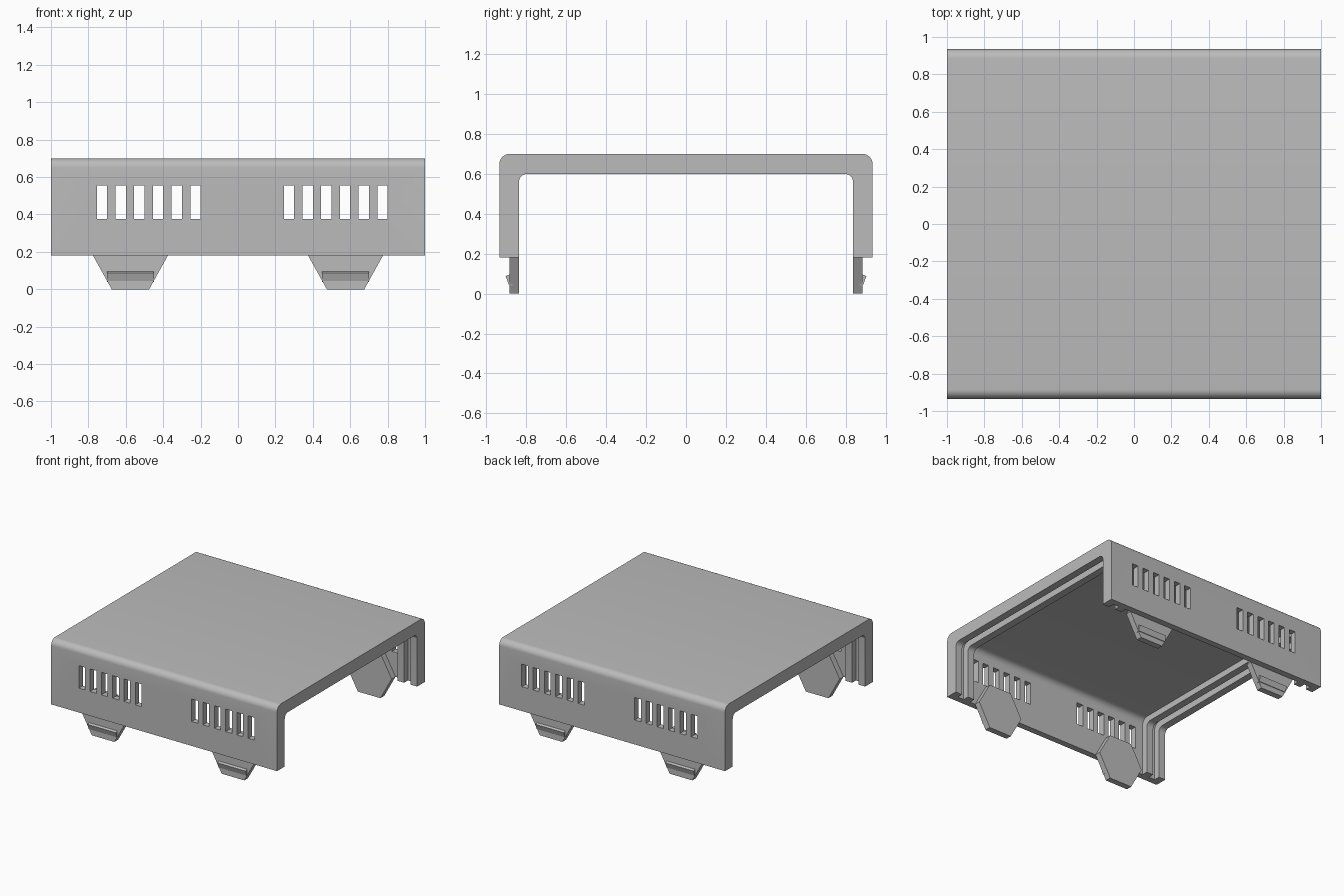
import bpy, bmesh, math
from mathutils import Vector

if "Cube" in bpy.data.objects:
    bpy.data.objects.remove(bpy.data.objects["Cube"], do_unlink=True)

grey = bpy.data.materials.new("plain_grey")
grey.use_nodes = True
colour = (0.5, 0.5, 0.5, 1)
grey.diffuse_color = colour
grey.node_tree.nodes["Principled BSDF"].inputs["Base Color"].default_value = colour

BASE, TOP = 0.18, 0.70


def prisms(name, outline, spans, axis):
    """Extrude a 2D outline along x (outline is y,z) or y (outline is x,z) over each span."""
    bm = bmesh.new()
    for start, end in spans:
        rows = []
        for d in (start, end):
            rows.append([bm.verts.new((d, u, z) if axis == "x" else (u, d, z)) for u, z in outline])
        a, b = rows
        bm.faces.new(a)
        bm.faces.new(b[::-1])
        for i in range(len(a)):
            j = (i + 1) % len(a)
            bm.faces.new((a[i], b[i], b[j], a[j]))
    bmesh.ops.recalc_face_normals(bm, faces=bm.faces)
    mesh = bpy.data.meshes.new(name)
    bm.to_mesh(mesh)
    bm.free()
    mesh.materials.append(grey)
    obj = bpy.data.objects.new(name, mesh)
    bpy.context.collection.objects.link(obj)
    return obj


def arch(half, top, radius, bottom, steps=8):
    """Open-bottomed arch line with rounded upper corners, from +y to -y."""
    side = [(half, bottom)]
    for i in range(steps + 1):
        t = math.pi / 2 * i / steps
        side.append((half - radius + radius * math.cos(t), top - radius + radius * math.sin(t)))
    return side + [(-y, z) for y, z in reversed(side)]


def cut(obj, cutter):
    cutter.hide_render = True
    mod = obj.modifiers.new("cut", "BOOLEAN")
    mod.operation, mod.solver, mod.object = "DIFFERENCE", "EXACT", cutter
    bpy.context.view_layer.objects.active = obj
    bpy.ops.object.modifier_apply(modifier=mod.name)
    bpy.data.objects.remove(cutter, do_unlink=True)


# Cover: thick arch, hollowed to leave a double rail at each end
section = arch(0.935, TOP, 0.05, BASE) + arch(0.837, 0.60, 0.04, BASE)[::-1]
cover = prisms("cover", section, [(-1, 1)], "x")
hollow = arch(0.885, 0.65, 0.05, BASE - 0.1)
cut(cover, prisms("hollow", hollow, [(-0.94, -0.885), (-0.825, 0.825), (0.885, 0.94)], "x"))

# Vent slots through both walls
for first in (-0.755, 0.245):
    for i in range(6):
        x0 = first + 0.1 * i
        x1 = x0 + 0.055
        slot = [(x0, 0.375), (x1, 0.375), (x1, 0.555), (x0, 0.555)]
        cut(cover, prisms("slot", slot, [(-1.2, 1.2)], "y"))

bpy.ops.object.select_all(action="DESELECT")
cover.select_set(True)
bpy.context.view_layer.objects.active = cover
bpy.ops.object.shade_smooth_by_angle(angle=math.radians(30))

# Six-sided snap tabs inside the walls, each with a catch facing outwards
for side, end in ((-1, "front"), (1, "back")):
    for cx, hand in ((-0.575, "right"), (0.575, "left")):
        hexagon = [(cx + u, z) for u, z in ((-0.1, 0), (0.1, 0), (0.2, BASE),
                                            (0.1, 0.36), (-0.1, 0.36), (-0.2, BASE))]
        prisms(f"{end}_{hand}_tab", hexagon, [(side * 0.837, side * 0.885)], "y")
        catch = [(side * y, z) for y, z in ((0.87, 0.04), (0.889, 0.045), (0.904, 0.088), (0.87, 0.102))]
        prisms(f"{end}_{hand}_catch", catch, [(cx - 0.125, cx + 0.125)], "x")
